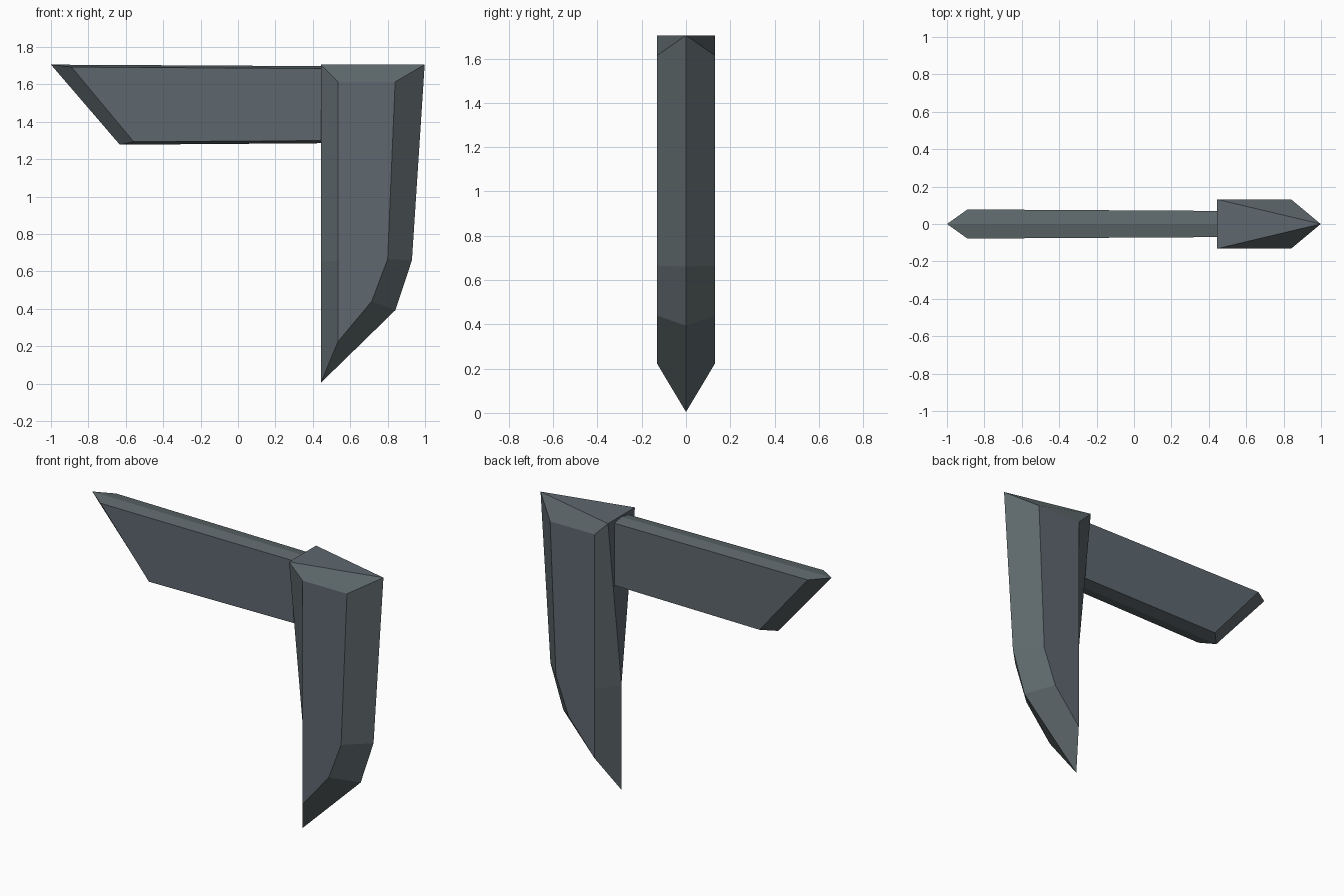
import bpy, bmesh

if "Cube" in bpy.data.objects:
    bpy.data.objects.remove(bpy.data.objects["Cube"])


def material(name, rgb):
    m = bpy.data.materials.new(name)
    m.diffuse_color = (*rgb, 1)
    m.use_nodes = True
    m.node_tree.nodes["Principled BSDF"].inputs["Base Color"].default_value = m.diffuse_color
    return m


FLAT = material("slate steel", (0.112, 0.137, 0.159))
EDGE = material("ground edge steel", (0.111, 0.138, 0.148))


def bevelled_plate(name, rim, side):
    """Plate with a ground rim: lists of (x, z, half thickness) for the
    outer rim and for the raised flat side, point for point."""
    bm = bmesh.new()
    cache = {}

    def vert(p, s):
        co = (round(p[0], 4), round(s * p[2], 4) + 0.0, round(p[1], 4))
        if co not in cache:
            cache[co] = bm.verts.new(co)
        return cache[co]

    def face(vs, mat):
        vs = list(dict.fromkeys(vs))
        if len(vs) > 2:
            bm.faces.new(vs).material_index = mat

    n = len(rim)
    for s in (-1, 1):
        face([vert(p, s) for p in side], 0)
        for i in range(n):
            j = (i + 1) % n
            face([vert(rim[i], s), vert(rim[j], s),
                  vert(side[j], s), vert(side[i], s)], 1)
    # flat caps where the rim has thickness
    for i in range(n):
        j = (i + 1) % n
        face([vert(rim[i], -1), vert(rim[j], -1),
              vert(rim[j], 1), vert(rim[i], 1)], 0)
    bmesh.ops.recalc_face_normals(bm, faces=bm.faces[:])
    me = bpy.data.meshes.new(name)
    bm.to_mesh(me)
    bm.free()
    me.materials.append(FLAT)
    me.materials.append(EDGE)
    ob = bpy.data.objects.new(name, me)
    bpy.context.collection.objects.link(ob)
    return ob


# Downward blade: wide at the top of its back, closing to a point
T = 0.132
bevelled_plate(
    "blade",
    [(0.443, 1.705, T), (0.998, 1.705, 0), (0.93, 0.66, 0),
     (0.842, 0.393, 0), (0.443, 0.004, 0), (0.443, 0.655, 0)],
    [(0.535, 1.613, T), (0.84, 1.613, T), (0.80, 0.665, T),
     (0.715, 0.44, T), (0.535, 0.225, T), (0.535, 0.655, T)])

# Horizontal arm with a slanted end, sunk slightly into the blade back
bevelled_plate(
    "arm",
    [(-1.0, 1.705, 0), (0.46, 1.697, 0), (0.46, 1.285, 0), (-0.632, 1.277, 0)],
    [(-0.89, 1.692, 0.078), (0.46, 1.684, 0.07),
     (0.46, 1.299, 0.07), (-0.558, 1.293, 0.076)])
